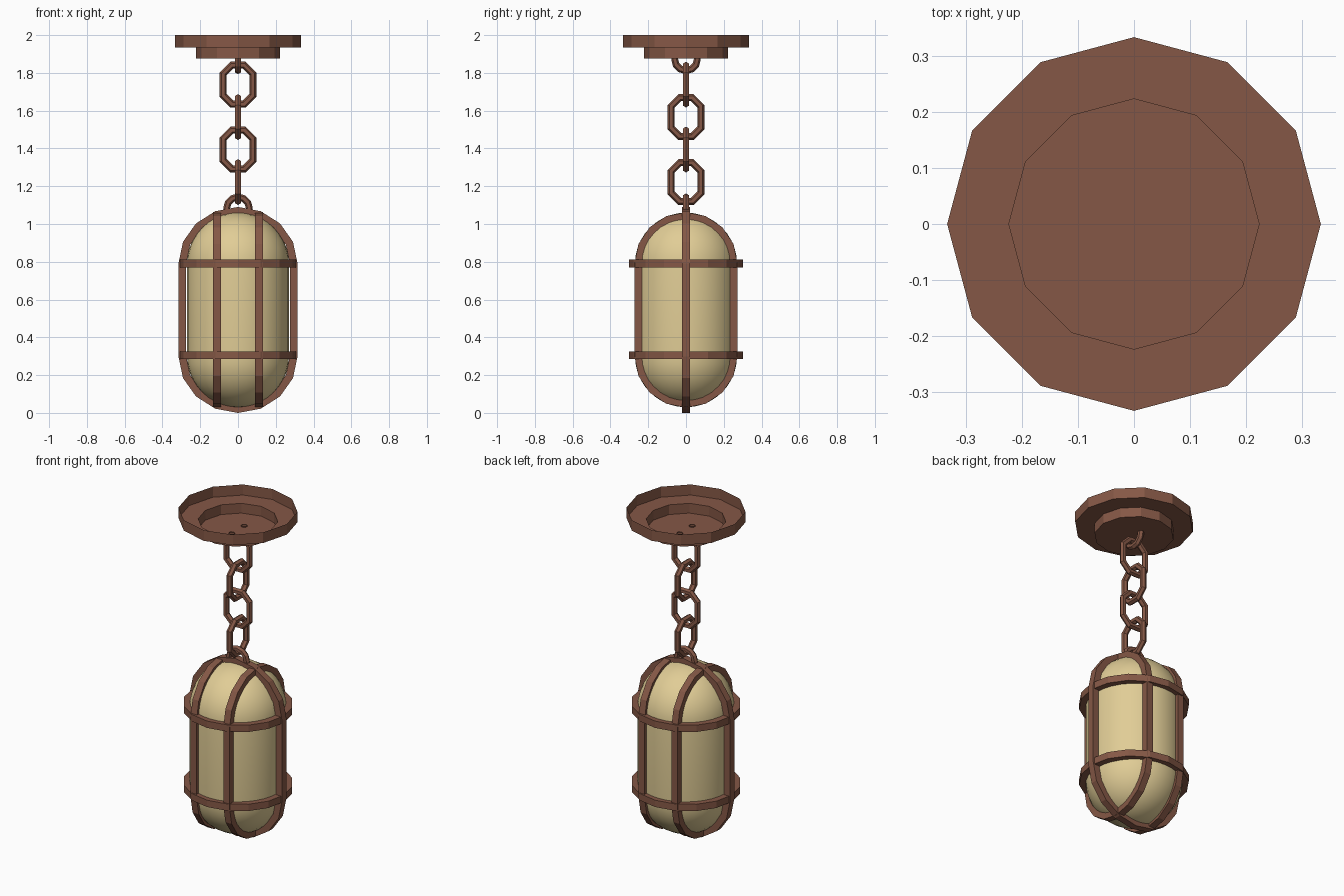
import bpy, bmesh
from math import pi, sin, cos
from mathutils import Vector

if "Cube" in bpy.data.objects:
    bpy.data.objects.remove(bpy.data.objects["Cube"])


def material(name, rgb):
    m = bpy.data.materials.new(name)
    m.diffuse_color = (*rgb, 1)
    m.use_nodes = True
    m.node_tree.nodes["Principled BSDF"].inputs["Base Color"].default_value = m.diffuse_color
    return m


BRONZE = material("bronze_brown", (0.235, 0.097, 0.061))
GLASS = material("cream_glass", (0.752, 0.610, 0.305))


def finish(bm, name, mat, recalc=True):
    if recalc:
        bmesh.ops.recalc_face_normals(bm, faces=bm.faces)
    me = bpy.data.meshes.new(name)
    bm.to_mesh(me)
    bm.free()
    me.materials.append(mat)
    ob = bpy.data.objects.new(name, me)
    bpy.context.collection.objects.link(ob)
    return ob


def sweep(name, path, section, plane, closed=True):
    """Mitred sweep of a section (outward, sideways) along a flat path."""
    bm = bmesh.new()
    pts = [Vector(p) for p in path]
    n, k, rings = len(pts), len(section), []
    for i, p in enumerate(pts):
        a = pts[i - 1] if closed or i > 0 else None
        b = pts[(i + 1) % n] if closed or i < n - 1 else None
        d1 = (p - a).normalized() if a is not None else (b - p).normalized()
        d2 = (b - p).normalized() if b is not None else d1
        t = (d1 + d2).normalized()
        normal = Vector((t.y, -t.x)) / max(t.dot(d1), 0.3)
        ring = []
        for o, s in section:
            q = p + normal * o
            ring.append(bm.verts.new(plane(q.x, q.y, s)))
        rings.append(ring)
    for i in range(n if closed else n - 1):
        r, q = rings[i], rings[(i + 1) % n]
        for j in range(k):
            bm.faces.new((r[j], r[(j + 1) % k], q[(j + 1) % k], q[j]))
    return finish(bm, name, BRONZE)


def lathe(name, profile, sides, mat):
    """Spin (radius, z) points; zero radius becomes a pole."""
    bm = bmesh.new()
    rings = []
    for r, z in profile:
        m = sides if r > 1e-6 else 1
        rings.append([bm.verts.new((r * cos(2 * pi * i / sides), r * sin(2 * pi * i / sides), z))
                      for i in range(m)])
    for a, b in zip(rings, rings[1:]):
        for i in range(sides):
            j = (i + 1) % sides
            quad = [a[i % len(a)], a[j % len(a)], b[j % len(b)], b[i % len(b)]]
            bm.faces.new(list(dict.fromkeys(quad)))
    return finish(bm, name, mat, recalc=False)


def plane_xz(u, v, s): return (u, s, v)
def plane_yz(u, v, s): return (s, u, v)


# Ceiling canopy: stepped cup, open on top
lathe("ceiling_canopy", [(0, 1.875), (0.223, 1.875), (0.223, 1.935), (0.333, 1.935), (0.333, 2.0)],
      12, BRONZE)

# Chain links: stretched octagons of six-sided wire, alternating direction
wire = [(0.018 * cos(pi / 3 * i), 0.018 * sin(pi / 3 * i)) for i in range(6)]
quarter = [(0.079, 0.057), (0.033, 0.103)]
link = (quarter + [(-x, z) for x, z in reversed(quarter)]
        + [(-x, -z) for x, z in quarter] + [(x, -z) for x, z in reversed(quarter)])
for i in range(4):
    zc = 1.738 - 0.172 * i
    sweep(f"chain_link_{i + 1}", [(x, z + zc) for x, z in link], wire,
          plane_yz if i % 2 else plane_xz)

# Half rings that hold the chain at canopy and lantern
half = [(0.06 * cos(pi / 6 * i), 0.06 * sin(pi / 6 * i)) for i in range(7)]
sweep("canopy_eye", [(0.06, 1.879)] + [(x, 1.872 - z) for x, z in half] + [(-0.06, 1.879)],
      wire, plane_yz, closed=False)
sweep("lantern_eye", [(0.06, 1.05)] + [(x, 1.083 + z) for x, z in half] + [(-0.06, 1.05)],
      wire, plane_xz, closed=False)

# Glass capsule
LOW, HIGH, R = 0.30, 0.79, 0.27
arc = [pi / 2 * i / 10 for i in range(11)]
profile = [(R * sin(a), LOW - R * cos(a)) for a in arc] + [(R * cos(a), HIGH + R * sin(a)) for a in arc]
profile[0], profile[-1] = (0, LOW - R), (0, HIGH + R)
glass = lathe("glass_capsule", profile, 32, GLASS)
for p in glass.data.polygons:
    p.use_smooth = True


# Cage ribs: one long loop front-on, two parallel loops across it
def stadium(rx, rz):
    step = [pi * i / 8 for i in range(9)]
    return ([(rx * cos(a), HIGH + rz * sin(a)) for a in step]
            + [(-rx * cos(a), LOW - rz * sin(a)) for a in step])


bar = [(0.02, 0.021), (-0.02, 0.021), (-0.02, -0.021), (0.02, -0.021)]
sweep("cage_rib_centre", stadium(0.295, 0.28), bar, plane_xz)
for side, x in (("left", -0.112), ("right", 0.112)):
    sweep(f"cage_rib_{side}", stadium(0.252, 0.252), bar, lambda u, v, s, x=x: (x + s, u, v))

# Cage hoops
for name, z in (("lower", 0.305), ("upper", 0.792)):
    ring = [(0.291 * cos(pi / 8 * i), 0.281 * sin(pi / 8 * i)) for i in range(16)]
    sweep(f"cage_hoop_{name}", ring, bar, lambda u, v, s, z=z: (u, v, z + s))
